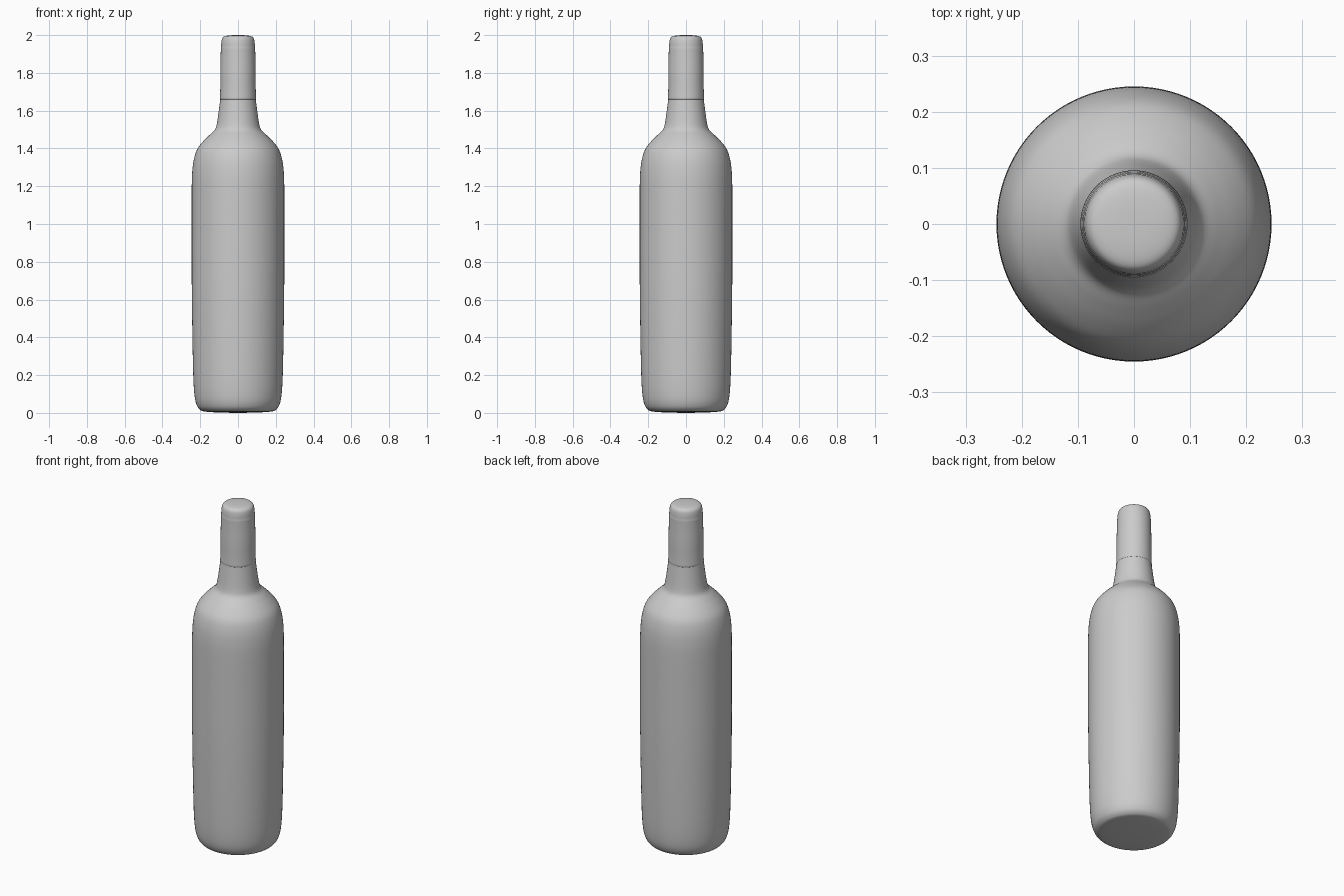
import bpy, bmesh, math
from mathutils import Vector

if "Cube" in bpy.data.objects:
    bpy.data.objects.remove(bpy.data.objects["Cube"])


def smooth_curve(pts, steps=4):
    # Catmull-Rom through the (radius, height) points
    p = [Vector(q) for q in pts]
    p = [p[0]] + p + [p[-1]]
    out = []
    for i in range(1, len(p) - 2):
        a, b, c, d = p[i - 1:i + 3]
        for k in range(steps):
            t = k / steps
            out.append(0.5 * (2 * b + (c - a) * t + (2 * a - 5 * b + 4 * c - d) * t ** 2
                              + (3 * b - a - 3 * c + d) * t ** 3))
    return out + [p[-1]]


def lathe(name, profile, sides=96):
    bm = bmesh.new()
    verts = [bm.verts.new((max(r, 0), 0, z)) for r, z in profile]
    edges = [bm.edges.new(e) for e in zip(verts, verts[1:])]
    bmesh.ops.spin(bm, geom=verts + edges, cent=(0, 0, 0), axis=(0, 0, 1),
                   angle=math.tau, steps=sides, use_duplicate=False)
    bmesh.ops.remove_doubles(bm, verts=bm.verts, dist=0.00005)
    bmesh.ops.recalc_face_normals(bm, faces=bm.faces)
    # Outward direction: the widest face must face away from the axis
    f = max(bm.faces, key=lambda f: f.calc_center_median().xy.length)
    if f.normal.xy.dot(f.calc_center_median().xy) < 0:
        bmesh.ops.reverse_faces(bm, faces=bm.faces)
    mesh = bpy.data.meshes.new(name)
    bm.to_mesh(mesh)
    bm.free()
    ob = bpy.data.objects.new(name, mesh)
    bpy.context.collection.objects.link(ob)
    bpy.ops.object.select_all(action='DESELECT')
    ob.select_set(True)
    bpy.context.view_layer.objects.active = ob
    bpy.ops.object.shade_smooth_by_angle(angle=math.radians(50))
    return ob


# Glass: base, straight body, rounded shoulder and tapering lower neck
lathe("bottle_body", smooth_curve([
    (0, 0), (0.1, 0.002), (0.175, 0.007), (0.2, 0.016), (0.218, 0.04), (0.23, 0.09),
    (0.237, 0.2), (0.242, 0.45), (0.245, 0.7), (0.245, 1.0), (0.245, 1.2),
    (0.242, 1.28), (0.234, 1.34), (0.217, 1.394), (0.186, 1.436), (0.15, 1.472),
    (0.123, 1.498), (0.112, 1.53), (0.103, 1.59), (0.094, 1.66)]))

# Foil sleeve over the upper neck, with a small lower lip
lathe("neck_sleeve", [(0.094, 1.66), (0.0955, 1.662), (0.0945, 1.672), (0.0935, 1.75),
                      (0.093, 1.828), (0.0925, 1.834), (0.091, 1.93)])

# Rounded cap on top
lathe("cap", smooth_curve([
    (0.091, 1.93), (0.0895, 1.942), (0.088, 1.962), (0.083, 1.983),
    (0.07, 1.994), (0.04, 1.999), (0, 2.0)]))
